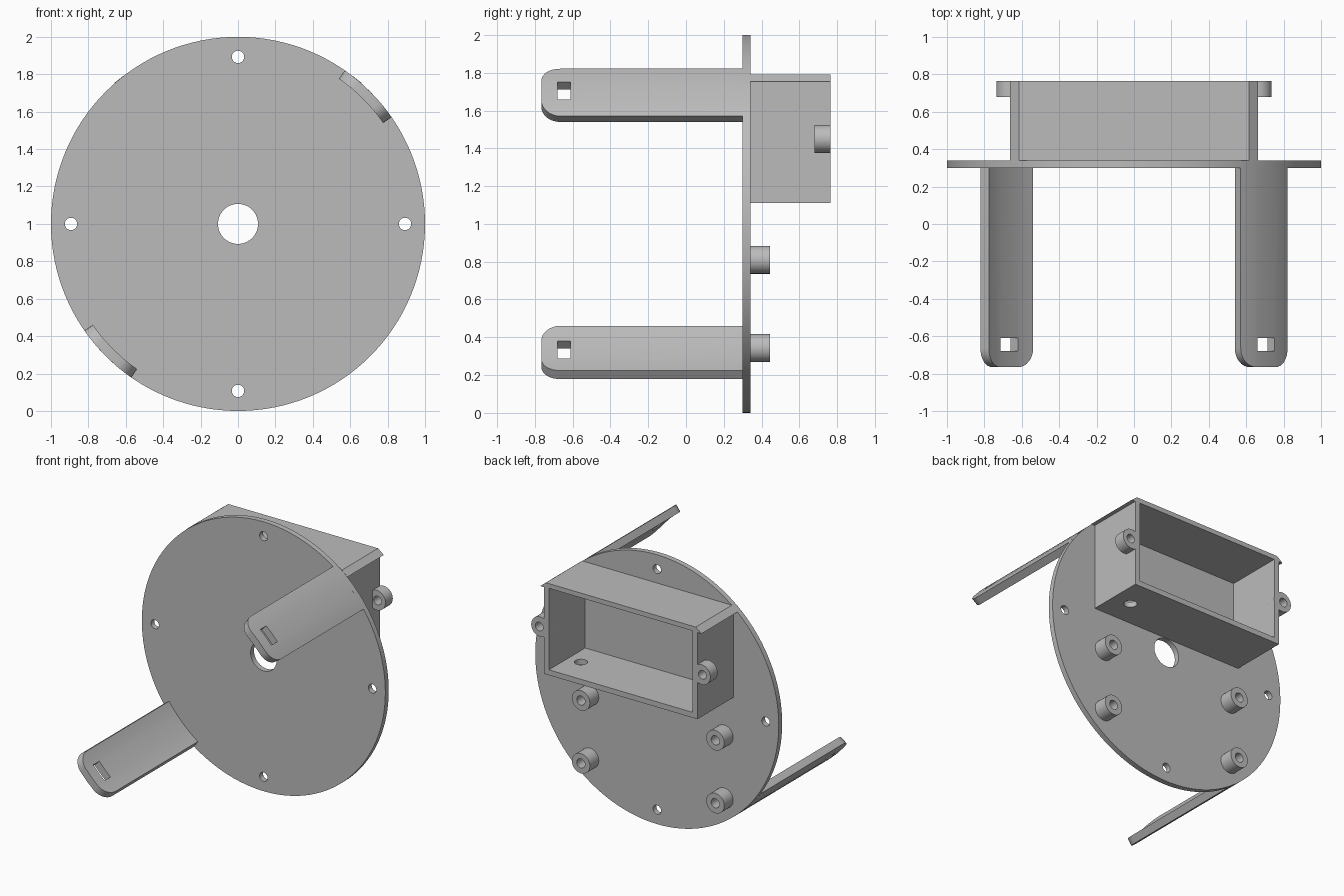
import bpy, bmesh, math
from mathutils import Vector, Matrix

cube = bpy.data.objects.get("Cube")
if cube:
    bpy.data.objects.remove(cube, do_unlink=True)

grey = bpy.data.materials.new("plain_grey")
grey.use_nodes = True
GREY = (0.5, 0.5, 0.5, 1)
grey.diffuse_color = GREY
grey.node_tree.nodes["Principled BSDF"].inputs["Base Color"].default_value = GREY

CZ = 1.0                      # height of the disc centre
FRONT, BACK, RIM = 0.30, 0.34, 0.765


def finish(name, bm):
    bmesh.ops.recalc_face_normals(bm, faces=bm.faces)
    mesh = bpy.data.meshes.new(name)
    bm.to_mesh(mesh)
    bm.free()
    mesh.materials.append(grey)
    obj = bpy.data.objects.new(name, mesh)
    bpy.context.collection.objects.link(obj)
    return obj


def prism(name, outline, y0, y1):
    """Extrude an x-z outline along y."""
    bm = bmesh.new()
    face = bm.faces.new([bm.verts.new((x, y0, z)) for x, z in outline])
    new = bmesh.ops.extrude_face_region(bm, geom=[face])["geom"]
    verts = [v for v in new if isinstance(v, bmesh.types.BMVert)]
    bmesh.ops.translate(bm, verts=verts, vec=(0, y1 - y0, 0))
    return finish(name, bm)


def rod(name, x, z, r, y0, y1, n=32):
    ring = [(x + r * math.cos(i * math.tau / n), z + r * math.sin(i * math.tau / n))
            for i in range(n)]
    return prism(name, ring, y0, y1)


def block(name, size, matrix):
    bm = bmesh.new()
    bmesh.ops.create_cube(bm, size=1, matrix=matrix @ Matrix.Diagonal((*size, 1)))
    return finish(name, bm)


def cut(obj, cutters):
    for c in cutters:
        mod = obj.modifiers.new("cut", 'BOOLEAN')
        mod.operation, mod.solver, mod.object = 'DIFFERENCE', 'EXACT', c
        select(obj)
        bpy.ops.object.modifier_apply(modifier=mod.name)
        bpy.data.objects.remove(c, do_unlink=True)


def select(obj):
    bpy.ops.object.select_all(action='DESELECT')
    obj.select_set(True)
    bpy.context.view_layer.objects.active = obj


def smooth(obj):
    select(obj)
    bpy.ops.object.shade_smooth_by_angle(angle=math.radians(30))


# Round base plate with a centre hole and four screw holes
plate = rod("base_plate", 0, CZ, 1.0, FRONT, BACK, 128)
holes = [rod("cutter", 0, CZ, 0.107, 0, 1, 48)]
for dx, dz in ((1, 0), (-1, 0), (0, 1), (0, -1)):
    holes.append(rod("cutter", 0.893 * dx, CZ + 0.893 * dz, 0.033, 0, 1))
cut(plate, holes)
smooth(plate)


# Curved arms with rounded tips and a slot
def arm(name, mid):
    half, corner, tip = math.radians(10.2), 0.1, -0.765
    width = half * 0.97
    # offsets across the arm, denser around the rounded corners
    round_part = [width - corner + corner * math.sin(i * math.pi / 16) for i in range(9)]
    offsets = [-s for s in reversed(round_part)] + [0] + round_part
    bm = bmesh.new()
    rows = []
    for s in offsets:
        a = mid + s / 0.97
        over = max(0, abs(s) - (width - corner))
        y = tip + corner - math.sqrt(max(0, corner ** 2 - over ** 2))
        rows.append([bm.verts.new((r * math.cos(a), yy, CZ + r * math.sin(a)))
                     for r, yy in ((0.945, y), (1, y), (1, FRONT), (0.945, FRONT))])
    for p, q in zip(rows, rows[1:]):
        for i in range(4):
            j = (i + 1) % 4
            bm.faces.new((p[i], p[j], q[j], q[i]))
    bm.faces.new(rows[0])
    bm.faces.new(rows[-1][::-1])
    obj = finish(name, bm)
    place = Matrix.Translation((0.97 * math.cos(mid), -0.645, CZ + 0.97 * math.sin(mid)))
    cut(obj, [block("cutter", (0.3, 0.07, 0.13), place @ Matrix.Rotation(-mid, 4, 'Y'))])
    smooth(obj)


arm("upper_arm", math.radians(45))
arm("lower_arm", math.radians(225))

# Open box on the back, its roof edges bevelled to the disc outline
half_outline = [(0.63, 1.11), (0.63, 1.753), (0.662, 1.753), (0.615, 1.79)]
outline = half_outline + [(-x, z) for x, z in reversed(half_outline)]
box = prism("rear_box", outline, BACK, RIM)
cavity = block("cutter", (1.18, 1, 0.605),
               Matrix.Translation((0, BACK + 0.5, 1.4525)))
bm = bmesh.new()
bmesh.ops.create_cone(bm, cap_ends=True, segments=32, radius1=0.045, radius2=0.045,
                      depth=0.2, matrix=Matrix.Translation((0.485, 0.54, 1.13)))
cut(box, [cavity, finish("cutter", bm)])
smooth(box)

# Screw ears on the box sides and standoffs on the plate
for side, label in ((1, "left"), (-1, "right")):
    ear = rod(label + "_screw_ear", 0.662 * side, 1.45, 0.074, 0.68, RIM)
    cut(ear, [rod("cutter", 0.67 * side, 1.45, 0.032, 0.5, 1)])
    smooth(ear)
    for z, level in ((0.81, "upper"), (0.343, "lower")):
        post = rod(f"{level}_{label}_standoff", 0.552 * side, z, 0.074, BACK, 0.445)
        cut(post, [rod("cutter", 0.552 * side, z, 0.034, BACK + 0.005, 1)])
        smooth(post)
